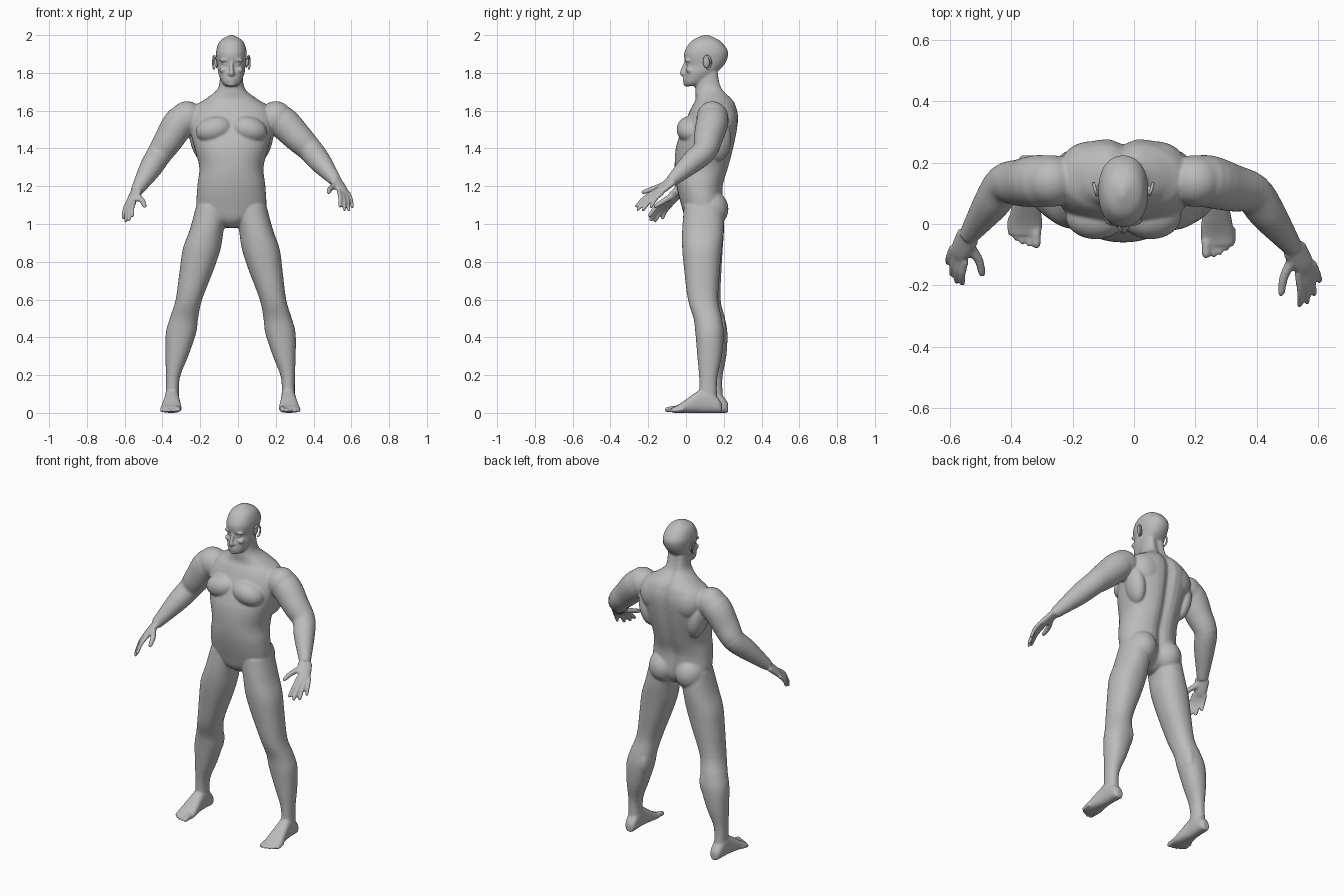
import bpy
import bmesh
from math import cos, sin, pi, exp, copysign
from mathutils import Vector, Matrix

cube = bpy.data.objects.get("Cube")
if cube:
    bpy.data.objects.remove(cube)

MIDDLE = -.035   # the body's own middle line
SEGMENTS = 40

skin = bpy.data.materials.new("grey_skin")
skin.use_nodes = True
grey = (.5, .5, .5, 1)
skin.diffuse_color = grey
skin.node_tree.nodes["Principled BSDF"].inputs["Base Color"].default_value = grey


def bridge(bm, rings):
    """Closed surface through rings of equal length."""
    loops = [[bm.verts.new(point) for point in ring] for ring in rings]
    faces = [bm.faces.new(loops[0]), bm.faces.new(loops[-1])]
    for lower, upper in zip(loops, loops[1:]):
        for i in range(SEGMENTS):
            faces.append(bm.faces.new((lower[i - 1], lower[i], upper[i], upper[i - 1])))
    bmesh.ops.recalc_face_normals(bm, faces=faces)


def refine(rows, steps=4):
    """Smooth in-between rows (Catmull-Rom)."""
    result = []
    padded = [rows[0], *rows, rows[-1]]
    for before, start, end, after in zip(padded, rows, rows[1:], padded[3:]):
        for step in range(steps):
            t = step / steps
            result.append([q + t * (r - p + t * (2 * p - 5 * q + 4 * r - s
                                                 + t * (3 * (q - r) + s - p))) / 2
                           for p, q, r, s in zip(before, start, end, after)])
    return result + [rows[-1]]


def oval(power):
    """Unit cross-section; a power below one makes it boxier."""
    for i in range(SEGMENTS):
        angle = 2 * pi * i / SEGMENTS
        yield [copysign(abs(v) ** power, v) for v in (cos(angle), sin(angle))]


def slices(bm, rows, groove=0):
    """Horizontal slices: height, middle x, half width, front y, back y."""
    rings = []
    for z, x, width, front, back in refine(rows):
        centre, depth = (front + back) / 2, (back - front) / 2
        rings.append([(x + width * a,
                       centre + depth * b - (groove * exp(-(width * a / .03) ** 2) if b > 0 else 0),
                       z) for a, b in oval(.9)])
    bridge(bm, rings)


def tube(bm, points, radii, across=(0, 0, 1), flat=1):
    """Tube along a path, widened by flat in the across direction."""
    rows = refine([(*point, radius) for point, radius in zip(points, radii)])
    path = [Vector(row[:3]) for row in rows]
    rings = []
    for k, (point, row) in enumerate(zip(path, rows)):
        along = (path[min(k + 1, len(path) - 1)] - path[max(k - 1, 0)]).normalized()
        wide = Vector(across)
        wide = (wide - along * along.dot(wide)).normalized()
        thin = along.cross(wide)
        rings.append([point + row[3] * (wide * flat * a + thin * b) for a, b in oval(1)])
    bridge(bm, rings)


def blob(bm, centre, size, tilt=0):
    """Ellipsoid muscle or feature."""
    matrix = (Matrix.Translation(centre) @ Matrix.Rotation(tilt, 4, 'Y')
              @ Matrix.Diagonal((*size, 1)))
    bmesh.ops.create_uvsphere(bm, u_segments=24, v_segments=16, radius=1, matrix=matrix)


def finish(bm, name, voxel, rounds):
    """Fuse the overlapping parts into one soft surface."""
    mesh = bpy.data.meshes.new(name)
    bm.to_mesh(mesh)
    bm.free()
    mesh.materials.append(skin)
    part = bpy.data.objects.new(name, mesh)
    bpy.context.scene.collection.objects.link(part)
    fuse = part.modifiers.new("fuse", 'REMESH')
    fuse.mode = 'VOXEL'
    fuse.voxel_size = voxel
    fuse.use_smooth_shade = True
    soften = part.modifiers.new("soften", 'SMOOTH')
    soften.iterations = rounds


body = bmesh.new()

# Torso and neck: height, half width, front, back
torso = [(.98, .03, .04, .13), (1.02, .11, 0, .18), (1.08, .18, -.02, .2),
         (1.2, .18, -.05, .2), (1.3, .17, -.06, .23), (1.42, .2, -.05, .26),
         (1.55, .23, 0, .28), (1.62, .2, .03, .27), (1.66, .14, .05, .25),
         (1.72, .07, .05, .2), (1.82, .06, .06, .18)]
slices(body, [(z, MIDDLE, *size) for z, *size in torso], groove=.022)

# Jaw, face and skull
head = [(1.73, .03, 0, .06), (1.75, .05, -.01, .1), (1.8, .07, -.005, .16),
        (1.84, .074, .002, .2), (1.88, .08, -.01, .22), (1.92, .08, -.005, .22),
        (1.97, .06, .03, .18), (2, .01, .09, .12)]
slices(body, [(z, MIDDLE, *size) for z, *size in head])

# Nose, lips and chin
tube(body, [(MIDDLE, 0, 1.86), (MIDDLE, -.02, 1.8), (MIDDLE, -.01, 1.79)], (.008, .013, .01),
     across=(1, 0, 0))
for lip in (1.758, 1.771):
    blob(body, (MIDDLE, -.006, lip), (.025, .012, .006))
blob(body, (MIDDLE, .006, 1.74), (.025, .02, .013))

for side, name in ((1, "left"), (-1, "right")):

    def at(out, y, z):
        """Side offset to world; the right leg stands a little wider and further back."""
        step = max(0, 1 - z) if side < 0 else 0
        return Vector((MIDDLE + side * (out + step / 80), y + step / 30, z))

    # Chest, shoulder, upper back, flank and seat
    blob(body, at(.09, .025, 1.5), (.1, .075, .07), side / 4)
    blob(body, at(.235, .14, 1.56), (.09, .085, .09), side / 2)
    blob(body, at(.1, .2, 1.55), (.1, .07, .1))
    blob(body, at(.17, .17, 1.45), (.05, .07, .12), side / 5)
    blob(body, at(.09, .125, 1.08), (.09, .1, .1))

    # Brow, cheek, eye and nostril
    blob(body, at(.034, .008, 1.868), (.03, .015, .009), side / 6)
    blob(body, at(.044, .018, 1.815), (.02, .02, .016))
    blob(body, at(.032, .016, 1.845), (.015, .014, .009))
    blob(body, at(.013, -.008, 1.796), (.009, .011, .008))

    # Leg: height, offset, half width, front, back
    leg = [(1.1, .1, .085, -.01, .2), (.97, .13, .09, -.02, .2), (.87, .155, .1, -.02, .19),
           (.76, .18, .09, -.01, .18), (.6, .22, .07, .01, .17), (.5, .245, .075, .04, .19),
           (.42, .26, .08, .05, .2), (.3, .28, .06, .06, .19), (.18, .3, .036, .07, .165),
           (.05, .3, .036, .07, .165)]
    rows = []
    for z, out, width, front, back in leg:
        place = at(out, front, z)
        rows.append((z, place.x, width, place.y, place.y + back - front))
    slices(body, rows)
    blob(body, at(.225, .04, .6), (.036, .028, .045))
    blob(body, at(.22, .145, .44), (.04, .05, .09), -side / 7)

    # Foot cross-sections from heel to ball: y, half width, height
    foot = [(.19, .02, .05), (.17, .033, .08), (.12, .038, .13), (.07, .04, .12),
            (-.03, .055, .05), (-.07, .05, .03)]
    bridge(body, [[at(.305 - y / 30 + width * a, y, 0) + Vector((0, 0, height * (1 + b) / 2))
                   for a, b in oval(.8)] for y, width, height in refine(foot)])

    # Toes, shrinking from the big one outward
    for toe in range(5):
        share = toe / 4
        out, tip = .27 + .086 * share ** .9, -.112 + .04 * share ** 2
        radius = .01 if toe else .015
        tube(body, [at(out, tip + back, 0) + Vector((0, 0, radius + back / 6))
                    for back in (.06, .03, .01, 0)],
             [radius * scale for scale in (1, 1, .9, .5)])

    # Arm and hand landmarks
    if side > 0:
        elbow, wrist = Vector((.385, .1, 1.39)), Vector((.52, -.08, 1.225))
        first, last = Vector((.535, -.17, 1.17)), Vector((.59, -.13, 1.16))
        first_tip, last_tip = Vector((.54, -.27, 1.09)), Vector((.606, -.19, 1.085))
        thumb = Vector((.475, -.235, 1.165))
    else:
        elbow, wrist = Vector((-.42, .13, 1.365)), Vector((-.54, -.04, 1.17))
        first, last = Vector((-.55, -.13, 1.11)), Vector((-.597, -.08, 1.095))
        first_tip, last_tip = Vector((-.56, -.2, 1.04)), Vector((-.607, -.13, 1.025))
        thumb = Vector((-.49, -.17, 1.09))

    # Arm
    shoulder = at(.27, .14, 1.54)
    tube(body, [at(.195, .145, 1.585), shoulder, shoulder.lerp(elbow, .55), elbow,
                elbow.lerp(wrist, .35), elbow.lerp(wrist, .75), wrist],
         (.07, .085, .077, .066, .06, .043, .031))

    # Palm, wide from first to last knuckle
    knuckle = first.lerp(last, .5)
    tube(body, [wrist.lerp(knuckle, share) for share in (0, .4, .8, 1.08)],
         (.021, .02, .018, .012), across=last - first, flat=2)

    # Fingers, the inner two longer
    for finger in range(4):
        base = first.lerp(last, finger / 3).lerp(wrist, .12)
        tip = first_tip.lerp(last_tip, finger / 3)
        if finger in (1, 2):
            tip += (tip - base).normalized() * .025
        bend = base.lerp(tip, .5) + Vector((side * .004, -.003, .007))
        tube(body, [base, bend, base.lerp(tip, .9), tip], (.012, .011, .01, .006))

    # Thumb
    root = wrist.lerp(first, .25)
    bend = root.lerp(thumb, .5) - Vector((side * .01, 0, 0))
    tube(body, [root, bend, root.lerp(thumb, .9), thumb], (.018, .015, .012, .006))

    # Ear: a shell with a raised rim
    ear = bmesh.new()
    hub = at(.083, .108, 1.855)
    blob(ear, hub, (.009, .018, .03), side / 6)
    rim = [k * .7 - 1 for k in range(7)]
    tube(ear, [hub + Vector((side * (.008 + .006 * sin(a)), .003 + .021 * sin(a), .035 * cos(a)))
               for a in rim], [.0055] * len(rim), across=(1, 0, 0))
    finish(ear, name + "_ear", voxel=.003, rounds=2)

finish(body, "body", voxel=.006, rounds=7)
